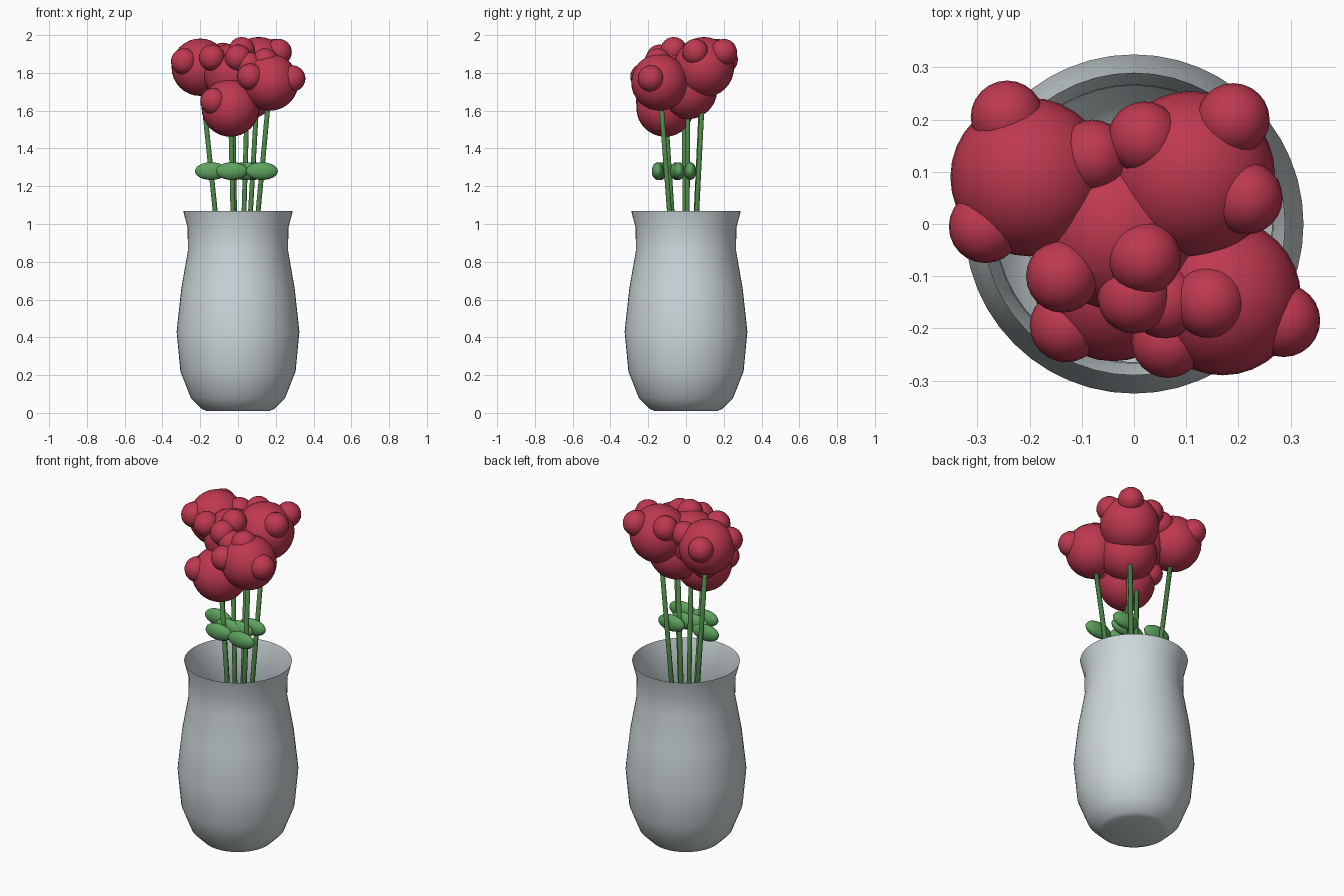
import bpy, bmesh
from math import pi
from mathutils import Vector, Matrix

if "Cube" in bpy.data.objects:
    bpy.data.objects.remove(bpy.data.objects["Cube"])


def material(name, rgb):
    m = bpy.data.materials.new(name)
    m.diffuse_color = (*rgb, 1)
    m.use_nodes = True
    m.node_tree.nodes["Principled BSDF"].inputs["Base Color"].default_value = m.diffuse_color
    return m


RED = material("petal_red", (0.52, 0.04, 0.08))
STEM = material("stem_green", (0.07, 0.22, 0.06))
LEAF = material("leaf_green", (0.11, 0.36, 0.11))
GLAZE = material("pale_glaze", (0.62, 0.69, 0.71))


def finish(bm, name, mat):
    me = bpy.data.meshes.new(name)
    bm.to_mesh(me)
    bm.free()
    for p in me.polygons:
        p.use_smooth = True
    me.materials.append(mat)
    ob = bpy.data.objects.new(name, me)
    bpy.context.collection.objects.link(ob)
    return ob


def ball(name, centre, size, mat, seg=32):
    bm = bmesh.new()
    bmesh.ops.create_uvsphere(bm, u_segments=seg, v_segments=seg // 2, radius=1,
                              matrix=Matrix.LocRotScale(Vector(centre), None, Vector(size)))
    return finish(bm, name, mat)


# Vase: thin open shell turned from a profile, closed at the foot
profile = [(0, 0.01), (0.165, 0.01), (0.19, 0.02), (0.25, 0.08), (0.305, 0.22),
           (0.325, 0.43), (0.30, 0.66), (0.265, 0.86), (0.267, 0.98), (0.29, 1.07)]
bm = bmesh.new()
vs = [bm.verts.new((r, 0, z)) for r, z in profile]
es = [bm.edges.new(pair) for pair in zip(vs, vs[1:])]
bmesh.ops.spin(bm, geom=vs + es, cent=(0, 0, 0), axis=(0, 0, 1), angle=2 * pi, steps=48)
bmesh.ops.remove_doubles(bm, verts=bm.verts, dist=1e-4)
bmesh.ops.recalc_face_normals(bm, faces=bm.faces)
finish(bm, "vase", GLAZE)

# Flowers: head centre, head radius, petal centres
flowers = [
    ((-0.20, 0.09, 1.83), 0.152,
     [(-0.243, 0.205, 1.87), (-0.285, -0.005, 1.86), (-0.08, 0.13, 1.89)]),
    ((0.11, 0.095, 1.83), 0.16,
     [(0.19, 0.20, 1.91), (0.215, 0.05, 1.91), (0.02, 0.165, 1.91)]),
    ((-0.03, -0.01, 1.80), 0.155,
     [(-0.137, -0.10, 1.88), (0.0, -0.14, 1.88), (0.02, -0.065, 1.92)]),
    ((0.17, -0.14, 1.75), 0.15,
     [(0.287, -0.185, 1.77), (0.065, -0.225, 1.78), (0.145, -0.15, 1.86)]),
    ((-0.04, -0.11, 1.615), 0.153,
     [(-0.13, -0.195, 1.65), (-0.12, -0.01, 1.66), (0.07, -0.12, 1.66)]),
    ((0.05, 0.01, 1.71), 0.155,
     [(0.06, -0.15, 1.84), (0.15, 0.0, 1.80), (0.06, 0.10, 1.80)]),
]
leaf_z, base_z = 1.28, 0.1
for i, (head, r, petals) in enumerate(flowers, 1):
    ball(f"flower_head_{i}", head, (r, r, r), RED)
    for j, p in enumerate(petals, 1):
        ball(f"petal_{i}_{j}", p, (0.07, 0.07, 0.07), RED, 24)

    # Straight stem fanning out from the middle of the vase
    top = Vector(head)
    base = Vector((head[0] * 0.1, head[1] * 0.1, base_z))
    d = top - base
    bm = bmesh.new()
    bmesh.ops.create_cone(bm, cap_ends=True, segments=12, radius1=0.013, radius2=0.013,
                          depth=d.length,
                          matrix=Matrix.LocRotScale((top + base) / 2,
                                                    d.to_track_quat('Z', 'Y'), None))
    finish(bm, f"stem_{i}", STEM)

    # Flat leaf just in front of the stem
    c = base + d * ((leaf_z - base_z) / d.z)
    ball(f"leaf_{i}", c + Vector((0, -0.045, 0)), (0.085, 0.032, 0.047), LEAF, 24)
